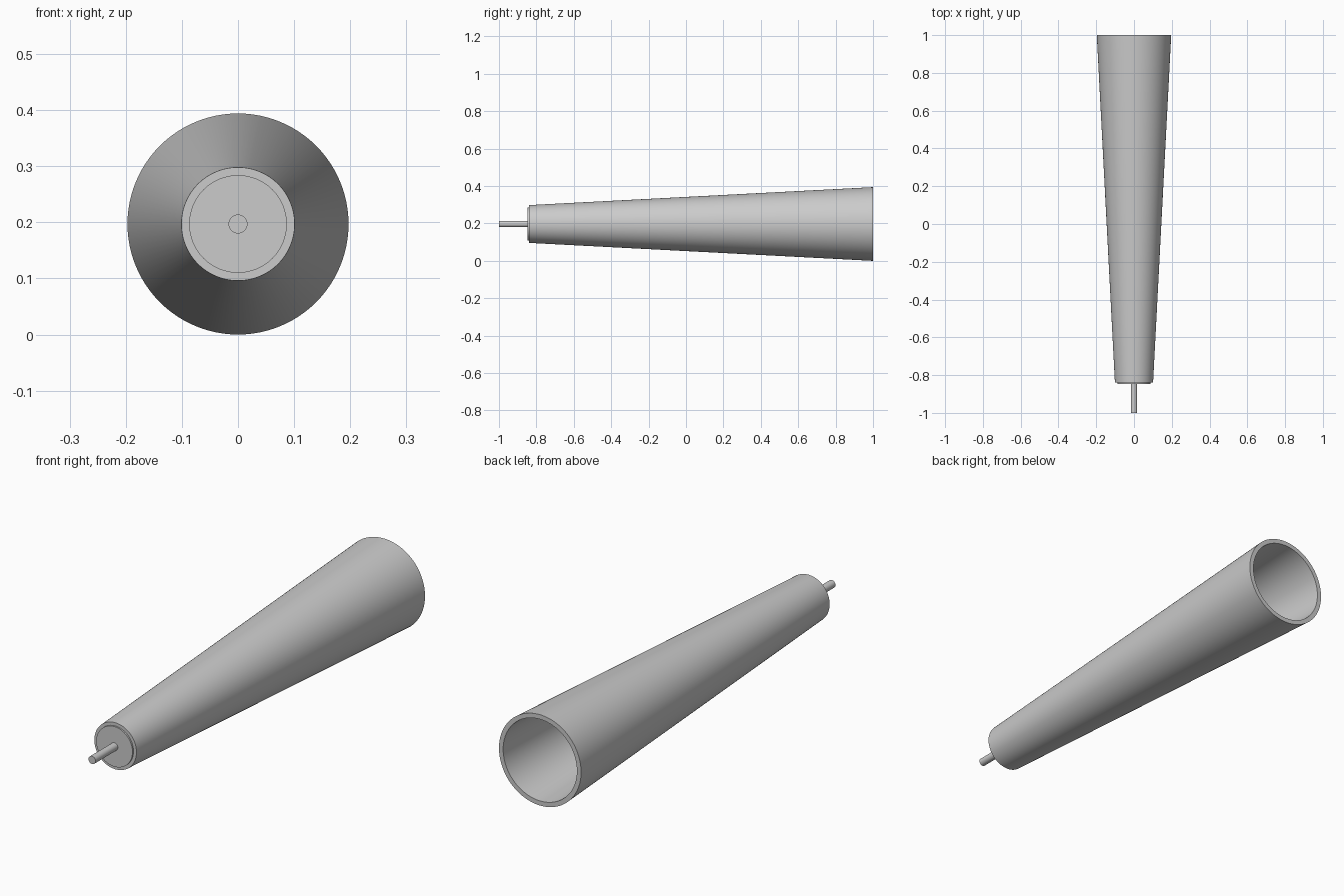
import bpy, bmesh, math

if "Cube" in bpy.data.objects:
    bpy.data.objects.remove(bpy.data.objects["Cube"])

CENTRE_Z = 0.197


def lathe(name, profile, sides=96):
    """Spin a (radius, y) profile around the long axis."""
    bm = bmesh.new()
    verts = [bm.verts.new((r, y, 0)) for r, y in profile]
    edges = [bm.edges.new(pair) for pair in zip(verts, verts[1:])]
    if profile[0][0] > 0:
        edges.append(bm.edges.new((verts[-1], verts[0])))
    bmesh.ops.spin(bm, geom=verts + edges, cent=(0, 0, 0), axis=(0, 1, 0),
                   angle=math.tau, steps=sides, use_merge=True)
    bmesh.ops.remove_doubles(bm, verts=bm.verts, dist=1e-5)
    bmesh.ops.recalc_face_normals(bm, faces=bm.faces)
    mesh = bpy.data.meshes.new(name)
    bm.to_mesh(mesh)
    bm.free()
    obj = bpy.data.objects.new(name, mesh)
    obj.location.z = CENTRE_Z
    bpy.context.collection.objects.link(obj)
    bpy.ops.object.select_all(action='DESELECT')
    obj.select_set(True)
    bpy.context.view_layer.objects.active = obj
    bpy.ops.object.shade_smooth_by_angle(angle=math.radians(30))
    return obj


# Hollow tapered tube, open at the wide rear end
lathe("tapered_tube", [(0.101, -0.84), (0.197, 1.0), (0.177, 1.0), (0.087, -0.84)])

# Disc closing the narrow end, slightly proud of the tube
lathe("end_cap", [(0, -0.847), (0.087, -0.847), (0.087, -0.82), (0, -0.82)])

# Thin pin sticking out of the cap
lathe("pin", [(0, -1.0), (0.017, -1.0), (0.017, -0.83), (0, -0.83)], 32)
